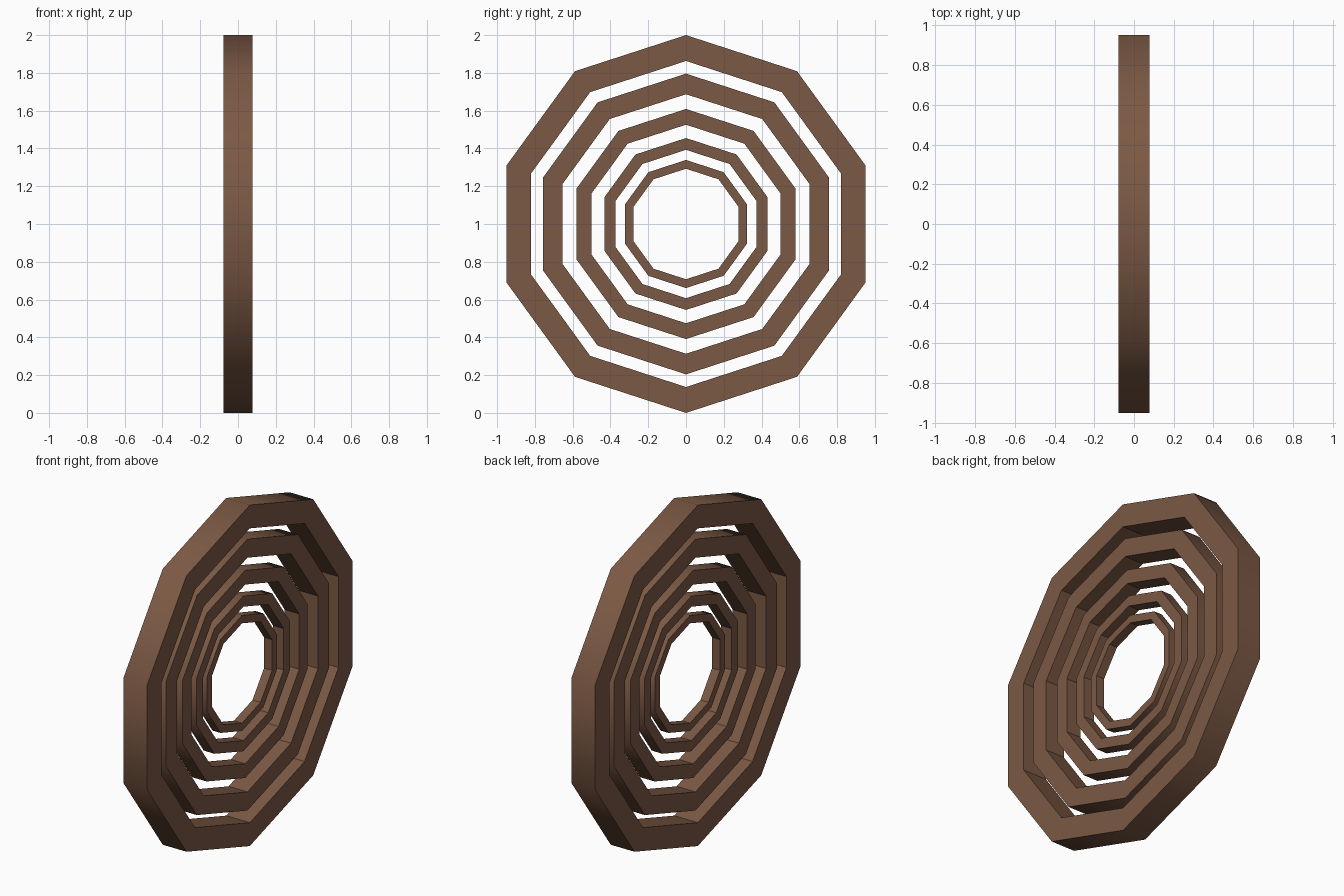
import bpy, bmesh, math

if "Cube" in bpy.data.objects:
    bpy.data.objects.remove(bpy.data.objects["Cube"])

SIDES = 10
INNER = 0.863        # inner / outer radius of every ring
HALF_DEPTH = 0.077   # half depth of the largest ring
SCALES = [1.0, 0.796, 0.609, 0.455, 0.339]

brown = bpy.data.materials.new("brown")
brown.diffuse_color = (0.20, 0.10, 0.058, 1)
brown.use_nodes = True
brown.node_tree.nodes["Principled BSDF"].inputs["Base Color"].default_value = brown.diffuse_color


def loop(bm, x, r):
    """Ten-sided loop in the YZ plane with a corner at the top."""
    return [bm.verts.new((x, r * math.sin(a), r * math.cos(a)))
            for a in (math.tau * i / SIDES for i in range(SIDES))]


def make_ring(name, scale):
    bm = bmesh.new()
    # Rectangular cross-section: outer wall, side face, inner wall, side face
    section = [(-HALF_DEPTH, 1), (HALF_DEPTH, 1), (HALF_DEPTH, INNER), (-HALF_DEPTH, INNER)]
    loops = [loop(bm, x * scale, r * scale) for x, r in section]
    for k in range(4):
        a, b = loops[k], loops[(k + 1) % 4]
        for i in range(SIDES):
            j = (i + 1) % SIDES
            f = bm.faces.new((a[i], b[i], b[j], a[j]))
            f.smooth = k == 0          # only the outer wall is smooth
    bmesh.ops.recalc_face_normals(bm, faces=bm.faces[:])
    # Keep the rims crisp
    for e in bm.edges:
        e.smooth = all(f.smooth for f in e.link_faces)
    me = bpy.data.meshes.new(name)
    bm.to_mesh(me)
    bm.free()
    me.materials.append(brown)
    ob = bpy.data.objects.new(name, me)
    ob.location.z = 1
    bpy.context.collection.objects.link(ob)


# Concentric rings, each a scaled copy of the largest
for n, s in enumerate(SCALES, 1):
    make_ring(f"ring_{n}", s)
